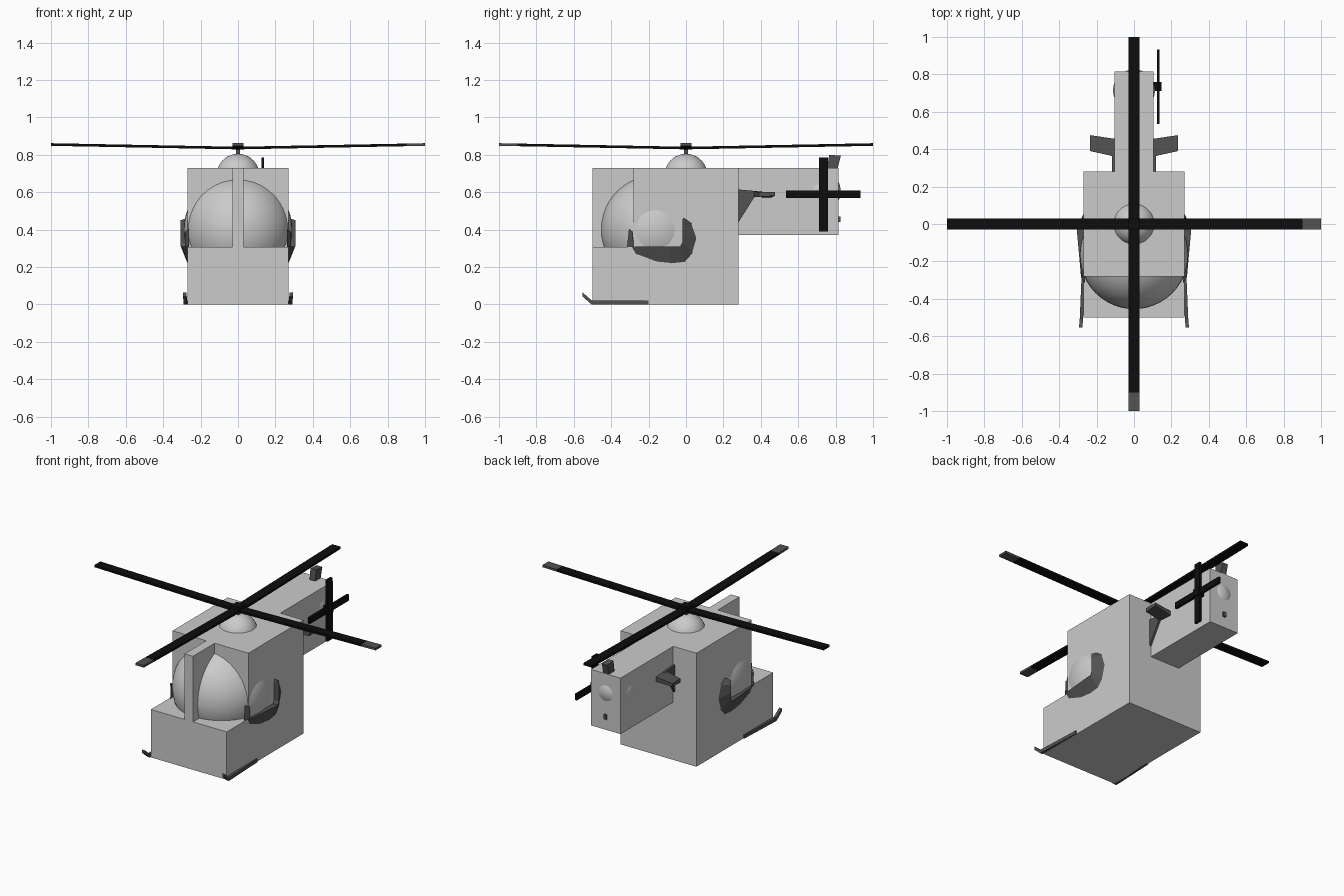
import bpy, math
from mathutils import Matrix, Vector

if "Cube" in bpy.data.objects:
    bpy.data.objects.remove(bpy.data.objects["Cube"])

def mat(name, v):
    m = bpy.data.materials.new(name)
    m.diffuse_color = (v, v, v, 1)
    m.use_nodes = True
    m.node_tree.nodes["Principled BSDF"].inputs["Base Color"].default_value = m.diffuse_color
    return m

LIGHT = mat("light_grey", 0.6)
DARK = mat("dark_grey", 0.085)
BLACK = mat("black", 0.004)

def mesh(name, verts, faces, m):
    me = bpy.data.meshes.new(name)
    me.from_pydata(verts, [], faces)
    me.materials.append(m)
    ob = bpy.data.objects.new(name, me)
    bpy.context.collection.objects.link(ob)
    # consistent outward normals
    import bmesh
    bm = bmesh.new()
    bm.from_mesh(me)
    bmesh.ops.recalc_face_normals(bm, faces=bm.faces)
    bm.to_mesh(me)
    bm.free()
    return ob

def hexa(name, quad_a, quad_b, m):
    """Solid between two matching four-point outlines."""
    return mesh(name, list(quad_a) + list(quad_b),
                [(3, 2, 1, 0), (4, 5, 6, 7)] +
                [(i, (i + 1) % 4, (i + 1) % 4 + 4, i + 4) for i in range(4)], m)

def box(name, x, y, z, m):
    q = lambda h: [(x[0], y[0], h), (x[1], y[0], h), (x[1], y[1], h), (x[0], y[1], h)]
    return hexa(name, q(z[0]), q(z[1]), m)

def sphere(name, c, r, m):
    bpy.ops.mesh.primitive_uv_sphere_add(segments=48, ring_count=24, radius=r, location=c)
    ob = bpy.context.object
    ob.name = name
    ob.data.materials.append(m)
    bpy.ops.object.shade_smooth()
    return ob

def plate(name, yz, x0, x1, m):
    """Outline in the side plane, extruded across x."""
    n = len(yz)
    return mesh(name, [(x0, *p) for p in yz] + [(x1, *p) for p in yz],
                [tuple(range(n)), tuple(range(n, 2 * n))] +
                [(i, (i + 1) % n, (i + 1) % n + n, i + n) for i in range(n)], m)

# Body
box("lower_body", (-.27, .27), (-.5, .28), (0, .308), LIGHT)
box("cabin", (-.27, .27), (-.28, .28), (.308, .73), LIGHT)
box("windscreen_post", (-.03, .03), (-.5, -.28), (.308, .73), LIGHT)
box("tail_boom", (-.105, .105), (.28, .815), (.37, .73), LIGHT)
sphere("cockpit_bubble", (0, -.165, .40), .29, LIGHT)
sphere("roof_dome", (0, 0, .69), .115, LIGHT)
sphere("tail_gearbox", (0, .715, .605), .112, LIGHT)

# Main rotor
box("rotor_mast", (-.012, .012), (-.012, .012), (.79, .84), DARK)
box("rotor_hub", (-.03, .03), (-.03, .03), (.828, .862), BLACK)
def blade_section(r, z):
    return [(r, -.03, z - .007), (r, .03, z - .007), (r, .03, z + .007), (r, -.03, z + .007)]
for i in range(4):
    rot = Matrix.Rotation(i * math.pi / 2, 4, 'Z')
    tip = DARK if i in (0, 3) else BLACK
    hexa(f"rotor_blade_{i}", blade_section(0, .836), blade_section(.9, .853), BLACK).matrix_world = rot
    hexa(f"rotor_blade_tip_{i}", blade_section(.9, .853), blade_section(1, .855), tip).matrix_world = rot

# Tail rotor
box("tail_rotor_hub", (.10, .147), (.71, .76), (.565, .615), BLACK)
box("tail_rotor_upright", (.125, .139), (.712, .76), (.39, .785), BLACK)
box("tail_rotor_level", (.123, .137), (.535, .932), (.57, .61), BLACK)

# Tail details
plate("tail_fin", [(.755, .725), (.81, .725), (.828, .795), (.765, .80)], -.02, .02, DARK)
box("tail_light", (-.01, .01), (.81, .825), (.44, .47), DARK)

# Side pod contour: rim against the body, and raised inner ridge
rim = [(-.305, .405), (-.315, .31), (-.28, .25), (-.17, .208), (-.09, .20),
       (0, .21), (.045, .26), (.07, .345), (.04, .43), (-.01, .465)]
ridge = [(-.285, .39), (-.28, .31), (-.24, .31), (-.17, .31), (-.09, .31),
         (-.03, .31), (-.02, .33), (-.02, .37), (-.02, .42), (-.02, .45)]
ridge_x = lambda y: .283 + .024 * (y + .285) / .265

for side, s in (("right", 1), ("left", -1)):
    n = len(rim)
    verts = ([(s * .262, *p) for p in rim] + [(s * ridge_x(p[0]), *p) for p in ridge]
             + [(s * .262, *p) for p in ridge])
    faces = [(a + i, a + i + 1, b + i + 1, b + i)
             for a, b in ((0, n), (n, 2 * n), (2 * n, 0)) for i in range(n - 1)]
    faces += [(0, n, 2 * n), (n - 1, 2 * n - 1, 3 * n - 1)]
    mesh(f"side_pod_{side}", verts, faces, DARK)

    # Skid with upturned toe
    def skid(y, z, x):
        return [(s * (x - .009), y, z), (s * (x + .009), y, z),
                (s * (x + .009), y, z + .022), (s * (x - .009), y, z + .022)]
    hexa(f"skid_{side}", skid(-.2, 0, .268), skid(-.505, 0, .281), DARK)
    hexa(f"skid_toe_{side}", skid(-.505, 0, .281), skid(-.553, .042, .285), DARK)

    # Stabiliser and its bracket
    hexa(f"stabiliser_{side}",
         [(s * .10, .36, .575), (s * .10, .455, .57), (s * .10, .455, .60), (s * .10, .36, .605)],
         [(s * .235, .39, .575), (s * .235, .475, .58), (s * .235, .475, .60), (s * .235, .39, .60)], DARK)
    plate(f"stabiliser_bracket_{side}", [(.275, .615), (.385, .605), (.275, .43)],
          s * .10, s * .118, DARK)
